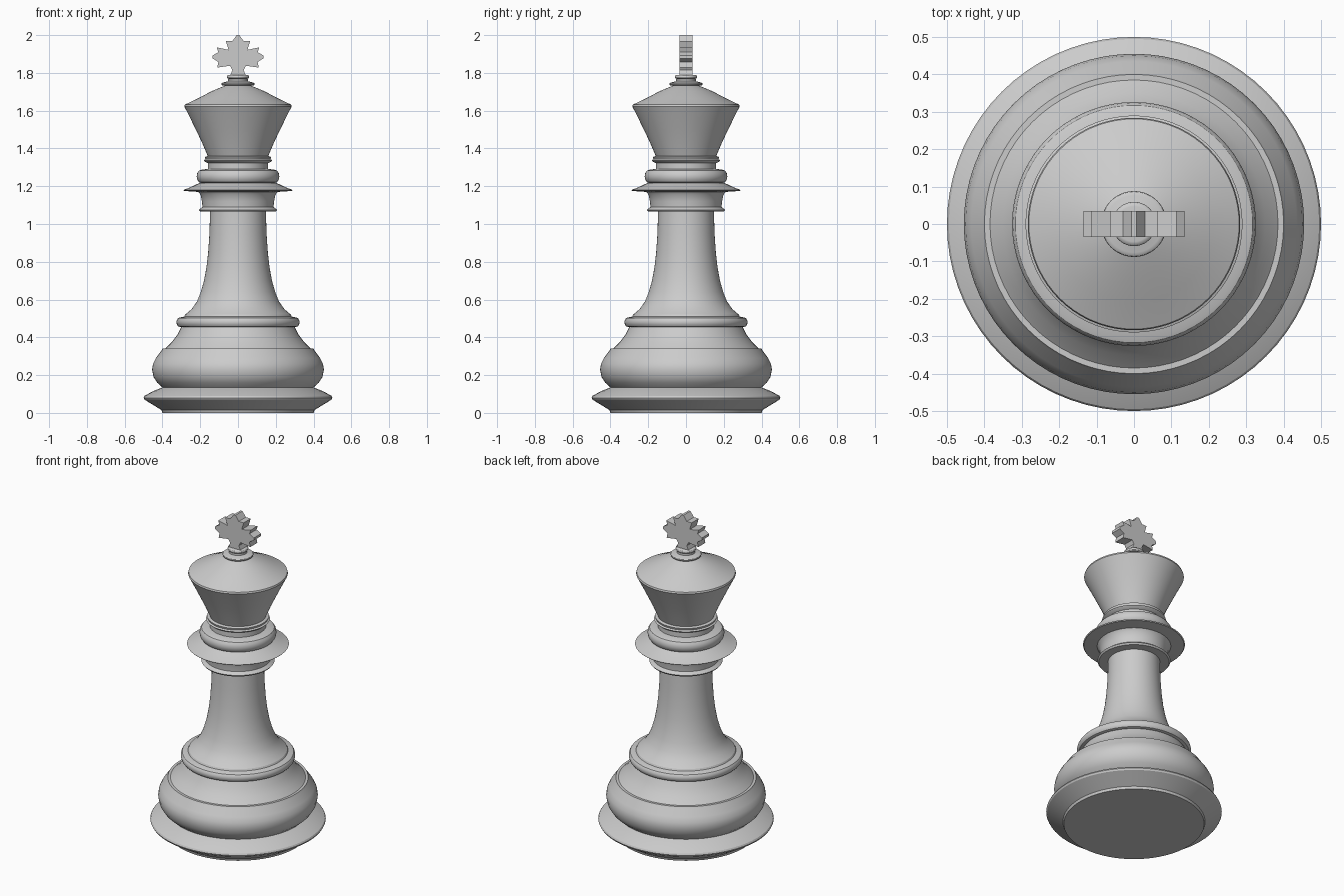
import bpy, bmesh, math

SEGMENTS = 72


def finish(name, bm):
    bmesh.ops.remove_doubles(bm, verts=bm.verts, dist=1e-5)
    bmesh.ops.recalc_face_normals(bm, faces=bm.faces)
    mesh = bpy.data.meshes.new(name)
    bm.to_mesh(mesh)
    bm.free()
    obj = bpy.data.objects.new(name, mesh)
    bpy.context.collection.objects.link(obj)
    bpy.ops.object.select_all(action='DESELECT')
    obj.select_set(True)
    bpy.context.view_layer.objects.active = obj
    bpy.ops.object.shade_smooth_by_angle(angle=math.radians(30))
    return obj


def arc(r, z0, z1, bulge, n=6):
    """Convex rounded moulding between two heights."""
    mid, half = (z0 + z1) / 2, (z1 - z0) / 2
    return [(r + bulge * math.cos(a), mid + half * math.sin(a))
            for a in (math.pi * (i / n - 0.5) for i in range(n + 1))]


def lathe(name, profile):
    """Revolve a (radius, z) profile around the z axis, bottom to top."""
    bm = bmesh.new()
    verts = [bm.verts.new((r, 0, z)) for r, z in profile]
    edges = [bm.edges.new(p) for p in zip(verts, verts[1:])]
    bmesh.ops.spin(bm, geom=verts + edges, cent=(0, 0, 0), axis=(0, 0, 1),
                   angle=math.tau, steps=SEGMENTS, use_duplicate=False)
    finish(name, bm)


# Foot with a flat bottom and a sharp outer rim
lathe("foot", [(0, 0), (0.40, 0), (0.405, 0.015), (0.495, 0.07),
               (0.5, 0.08), (0.495, 0.09), (0.45, 0.115), (0.40, 0.135)])

# Bulging base and the concave shoulder above it
lathe("base_bulge", [(0.40, 0.135), (0.428, 0.16), (0.447, 0.19), (0.455, 0.23),
                     (0.45, 0.26), (0.435, 0.29), (0.405, 0.33), (0.40, 0.34),
                     (0.385, 0.34), (0.35, 0.375), (0.32, 0.415), (0.30, 0.455)])
lathe("base_ring", [(0.30, 0.455)] + arc(0.308, 0.455, 0.505, 0.018)
      + [(0.285, 0.51), (0.28, 0.52)])

# Tapered stem
lathe("stem", [(0.28, 0.52), (0.245, 0.55), (0.217, 0.59), (0.197, 0.64),
               (0.18, 0.70), (0.167, 0.77), (0.158, 0.85), (0.151, 0.95),
               (0.148, 1.065)])

# Collar with its wide flange, and the rounded ring on top
lathe("collar", [(0.148, 1.065), (0.20, 1.065), (0.208, 1.075), (0.188, 1.09),
                 (0.191, 1.12), (0.198, 1.155), (0.21, 1.17), (0.285, 1.175),
                 (0.29, 1.18), (0.25, 1.195), (0.205, 1.217)])
lathe("collar_ring", [(0.205, 1.217)] + arc(0.195, 1.217, 1.287, 0.024)
      + [(0.16, 1.292)])
lathe("neck", [(0.16, 1.292), (0.16, 1.322), (0.172, 1.328), (0.182, 1.337),
               (0.172, 1.343), (0.176, 1.355), (0.16, 1.36)])

# Flared head with a shallow sloping cap
lathe("head", [(0.16, 1.36), (0.19, 1.43), (0.221, 1.495), (0.255, 1.565),
               (0.284, 1.622), (0.281, 1.632), (0.21, 1.666), (0.14, 1.703),
               (0.07, 1.732)])
lathe("finial_ring", [(0.07, 1.732)] + arc(0.076, 1.732, 1.75, 0.012)
      + [(0.052, 1.756), (0.052, 1.768)] + arc(0.047, 1.768, 1.79, 0.012)
      + [(0, 1.79)])

# Flat cross with notched, flaring arms, mirrored about x = 0
half = [(0.042, 1.785), (0.03, 1.815), (0.042, 1.838), (0.11, 1.828),
        (0.104, 1.858), (0.135, 1.877), (0.135, 1.892), (0.104, 1.91),
        (0.113, 1.935), (0.05, 1.922), (0.064, 1.968), (0.03, 1.968),
        (0.007, 2.0)]
outline = half + [(-x, z) for x, z in reversed(half)]
bm = bmesh.new()
face = bm.faces.new([bm.verts.new((x, -0.035, z)) for x, z in outline])
ext = bmesh.ops.extrude_face_region(bm, geom=[face], use_keep_orig=True)
bmesh.ops.translate(bm, vec=(0, 0.07, 0),
                    verts=[v for v in ext["geom"] if isinstance(v, bmesh.types.BMVert)])
finish("top_cross", bm)
